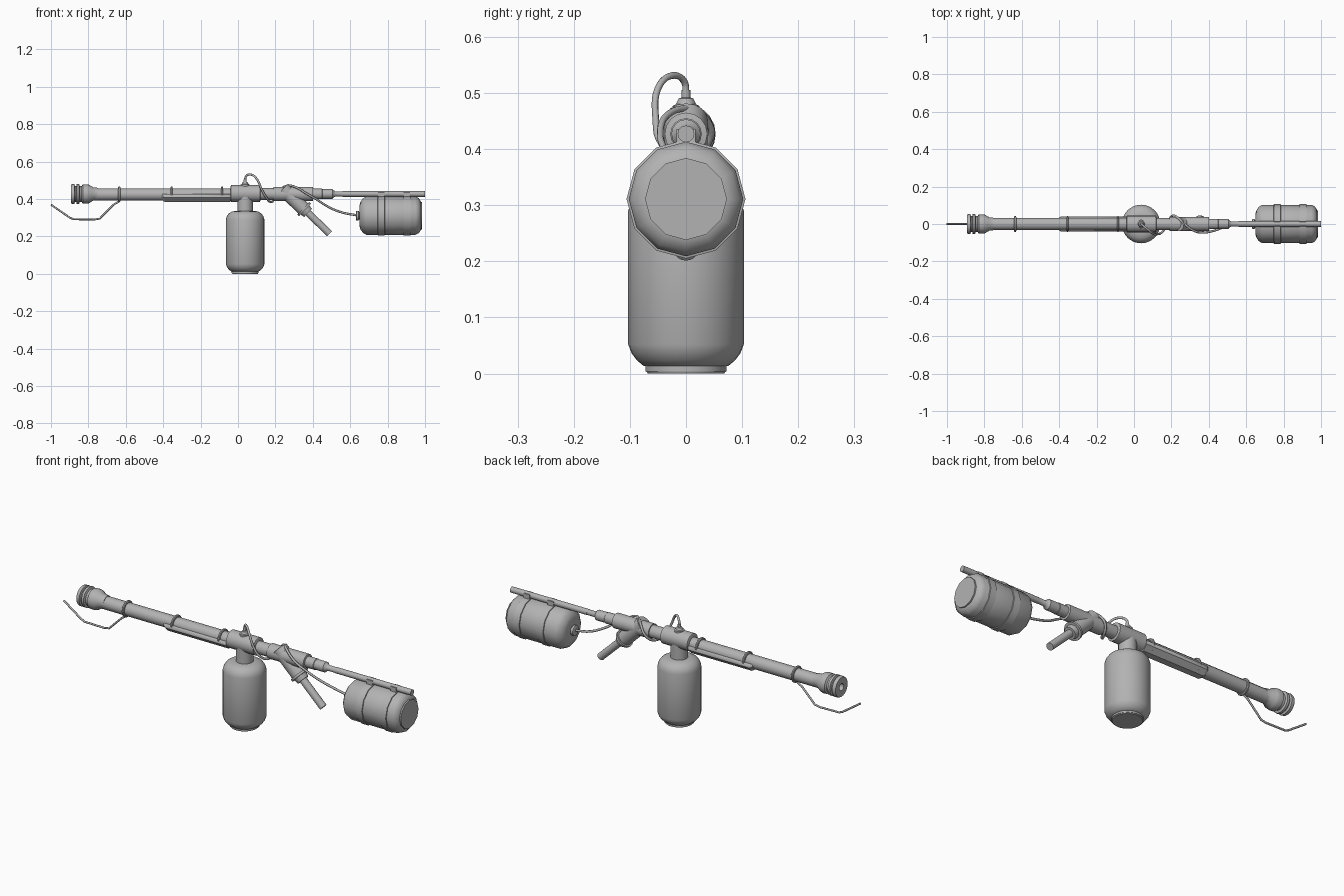
import bpy, bmesh, math
from mathutils import Vector, Matrix

if "Cube" in bpy.data.objects:
    bpy.data.objects.remove(bpy.data.objects["Cube"])

grey = bpy.data.materials.new("plain_grey")
grey.use_nodes = True
grey.diffuse_color = (0.45, 0.45, 0.45, 1)
grey.node_tree.nodes["Principled BSDF"].inputs["Base Color"].default_value = grey.diffuse_color

AXIS_Z = 0.427
X, Z = Vector((1, 0, 0)), Vector((0, 0, 1))


def finish(ob, angle=35):
    ob.data.materials.clear()
    ob.data.materials.append(grey)
    bpy.ops.object.select_all(action="DESELECT")
    ob.select_set(True)
    bpy.context.view_layer.objects.active = ob
    bpy.ops.object.shade_smooth_by_angle(angle=math.radians(angle))
    return ob


def mesh_object(name, bm, angle=35):
    bmesh.ops.recalc_face_normals(bm, faces=bm.faces)
    me = bpy.data.meshes.new(name)
    bm.to_mesh(me)
    bm.free()
    ob = bpy.data.objects.new(name, me)
    bpy.context.collection.objects.link(ob)
    return finish(ob, angle)


def lathe(name, profile, origin=(0, 0, AXIS_Z), axis=X, sides=16, angle=35, turn=0.0):
    """Sweep (distance along axis, radius) pairs around the axis and cap both ends."""
    axis = axis.normalized()
    u = Z if abs(axis.z) < 0.9 else X
    u = (u - axis * u.dot(axis)).normalized()
    v = axis.cross(u)
    bm = bmesh.new()
    rings = []
    for d, r in profile:
        steps = [turn + 2 * math.pi * i / sides for i in range(sides)]
        rings.append([bm.verts.new(Vector(origin) + axis * d + (u * math.cos(a) + v * math.sin(a)) * r)
                      for a in steps])
    for a, b in zip(rings, rings[1:]):
        for i in range(sides):
            j = (i + 1) % sides
            bm.faces.new((a[i], a[j], b[j], b[i]))
    bm.faces.new(rings[0])
    bm.faces.new(rings[-1])
    return mesh_object(name, bm, angle)


def tube(name, points, radius, smooth=True):
    cu = bpy.data.curves.new(name, "CURVE")
    cu.dimensions = "3D"
    cu.bevel_depth, cu.bevel_resolution = radius, 2
    cu.resolution_u, cu.use_fill_caps = 5, True
    if smooth:
        sp = cu.splines.new("BEZIER")
        sp.bezier_points.add(len(points) - 1)
        for bp, p in zip(sp.bezier_points, points):
            bp.co = p
            bp.handle_left_type = bp.handle_right_type = "AUTO"
    else:
        sp = cu.splines.new("POLY")
        sp.points.add(len(points) - 1)
        for pt, p in zip(sp.points, points):
            pt.co = (*p, 1)
    ob = bpy.data.objects.new(name, cu)
    bpy.context.collection.objects.link(ob)
    bpy.ops.object.select_all(action="DESELECT")
    ob.select_set(True)
    bpy.context.view_layer.objects.active = ob
    bpy.ops.object.convert(target="MESH")
    return finish(bpy.context.view_layer.objects.active, 50)


def box(name, center, size):
    bm = bmesh.new()
    bmesh.ops.create_cube(bm, size=1, matrix=Matrix.Translation(center) @ Matrix.Diagonal((*size, 1)))
    return mesh_object(name, bm)


# Nozzle with grooved muzzle and a recessed bore
lathe("nozzle", [(-0.86, 0.016), (-0.893, 0.018), (-0.893, 0.05), (-0.885, 0.053), (-0.875, 0.053),
                 (-0.872, 0.042), (-0.865, 0.042), (-0.862, 0.053), (-0.85, 0.053), (-0.846, 0.042),
                 (-0.836, 0.042), (-0.83, 0.051), (-0.81, 0.052), (-0.795, 0.049), (-0.775, 0.036),
                 (-0.75, 0.033)], sides=20)

# Barrel, its clamp rings and the faceted lower guard
lathe("barrel", [(-0.78, 0.033), (-0.04, 0.033)], (0, 0, 0.424), sides=12)
for i, x in enumerate((-0.635, -0.355, -0.085)):
    lathe(f"barrel_ring_{i + 1}", [(x - 0.006, 0.038), (x - 0.003, 0.042), (x + 0.003, 0.042),
                                   (x + 0.006, 0.038)], (0, 0, 0.425), sides=16)
guard = lathe("lower_guard", [(-0.405, 0.034), (-0.39, 0.044), (-0.04, 0.044)], (0, 0, 0.424),
              sides=8, angle=20, turn=math.pi / 8)
bm = bmesh.new()
bm.from_mesh(guard.data)
cut = bmesh.ops.bisect_plane(bm, geom=bm.verts[:] + bm.edges[:] + bm.faces[:],
                             plane_co=(0, 0, 0.426), plane_no=(0, 0, 1), clear_outer=True)
bmesh.ops.holes_fill(bm, edges=[e for e in cut["geom_cut"] if isinstance(e, bmesh.types.BMEdge)])
bm.to_mesh(guard.data)
bm.free()

# Central tee with neck, filler cap and upright tank
lathe("tee_body", [(-0.04, 0.038), (-0.037, 0.045), (0.117, 0.045), (0.12, 0.038)], (0, 0, 0.43))
TANK = (0.038, 0, 0)
lathe("tank_neck", [(0.32, 0.042), (0.42, 0.042)], TANK, Z)
lathe("upright_tank", [(0.002, 0.066), (0.004, 0.072), (0.013, 0.072), (0.014, 0.076), (0.024, 0.088),
                       (0.036, 0.097), (0.052, 0.103), (0.29, 0.103), (0.308, 0.098), (0.322, 0.088),
                       (0.332, 0.072), (0.337, 0.05)], TANK, Z, sides=32)
lathe("tank_foot", [(0, 0.068), (0.006, 0.072), (0.012, 0.072)], TANK, Z, sides=32)
lathe("hose_fitting", [(0.46, 0.024), (0.477, 0.024), (0.48, 0.018), (0.49, 0.013), (0.492, 0.008),
                       (0.505, 0.008)], TANK, Z, sides=12)

# Rear tubing stepping down to the stock rod
lathe("rear_tubing", [(0.1, 0.032), (0.19, 0.032), (0.19, 0.038), (0.4, 0.038), (0.402, 0.028),
                      (0.45, 0.028), (0.452, 0.026), (0.505, 0.026), (0.512, 0.019), (0.52, 0.014),
                      (0.57, 0.014)])
lathe("stock_rod", [(0.56, 0.015), (1.0, 0.015)], sides=12)

# Slanted grip branching from the rear tubing
lathe("grip", [(-0.02, 0.038), (0.13, 0.038), (0.13, 0.046), (0.142, 0.046), (0.142, 0.034),
               (0.165, 0.03), (0.165, 0.019), (0.325, 0.019)], (0.255, 0, 0.44),
      Vector((0.72, 0, -0.69)))

# Lying tank with cap, end lip, straps and rod clamps
BOTTLE = (0, 0, 0.311)
lathe("lying_tank", [(0.65, 0.058), (0.655, 0.074), (0.668, 0.092), (0.685, 0.102), (0.95, 0.102),
                     (0.966, 0.094), (0.976, 0.08), (0.978, 0.073), (0.985, 0.073)], BOTTLE, sides=12)
lathe("tank_cap", [(0.63, 0.02), (0.633, 0.026), (0.645, 0.026), (0.647, 0.02), (0.655, 0.02)], BOTTLE)
for i, x in enumerate((0.748, 0.885)):
    lathe(f"tank_strap_{i + 1}", [(x - 0.002, 0.1), (x, 0.106), (x + 0.036, 0.106), (x + 0.038, 0.1)],
          BOTTLE, sides=12)
    box(f"rod_clamp_{i + 1}", (x + 0.018, 0, 0.418), (0.034, 0.034, 0.036))

# Hose winding from the fitting around the tubing to the lying tank
tube("hose", [(0.038, 0, 0.495), (0.042, -0.003, 0.52), (0.068, -0.025, 0.531), (0.1, -0.05, 0.508),
              (0.125, -0.054, 0.455), (0.15, -0.044, 0.41), (0.178, 0, 0.384), (0.205, 0.044, 0.42),
              (0.235, 0.033, 0.457), (0.27, 0, 0.472), (0.32, -0.036, 0.458), (0.365, -0.046, 0.43),
              (0.42, -0.038, 0.398), (0.48, -0.018, 0.36), (0.55, 0, 0.33), (0.64, 0, 0.312)], 0.006)

# Bent igniter wire under the nozzle
tube("igniter_wire", [(-0.635, 0, 0.388), (-0.665, 0, 0.37), (-0.74, 0, 0.295), (-0.77, 0, 0.29),
                      (-0.88, 0, 0.292), (-0.9, 0, 0.301), (-1.0, 0, 0.37)], 0.005, smooth=False)
